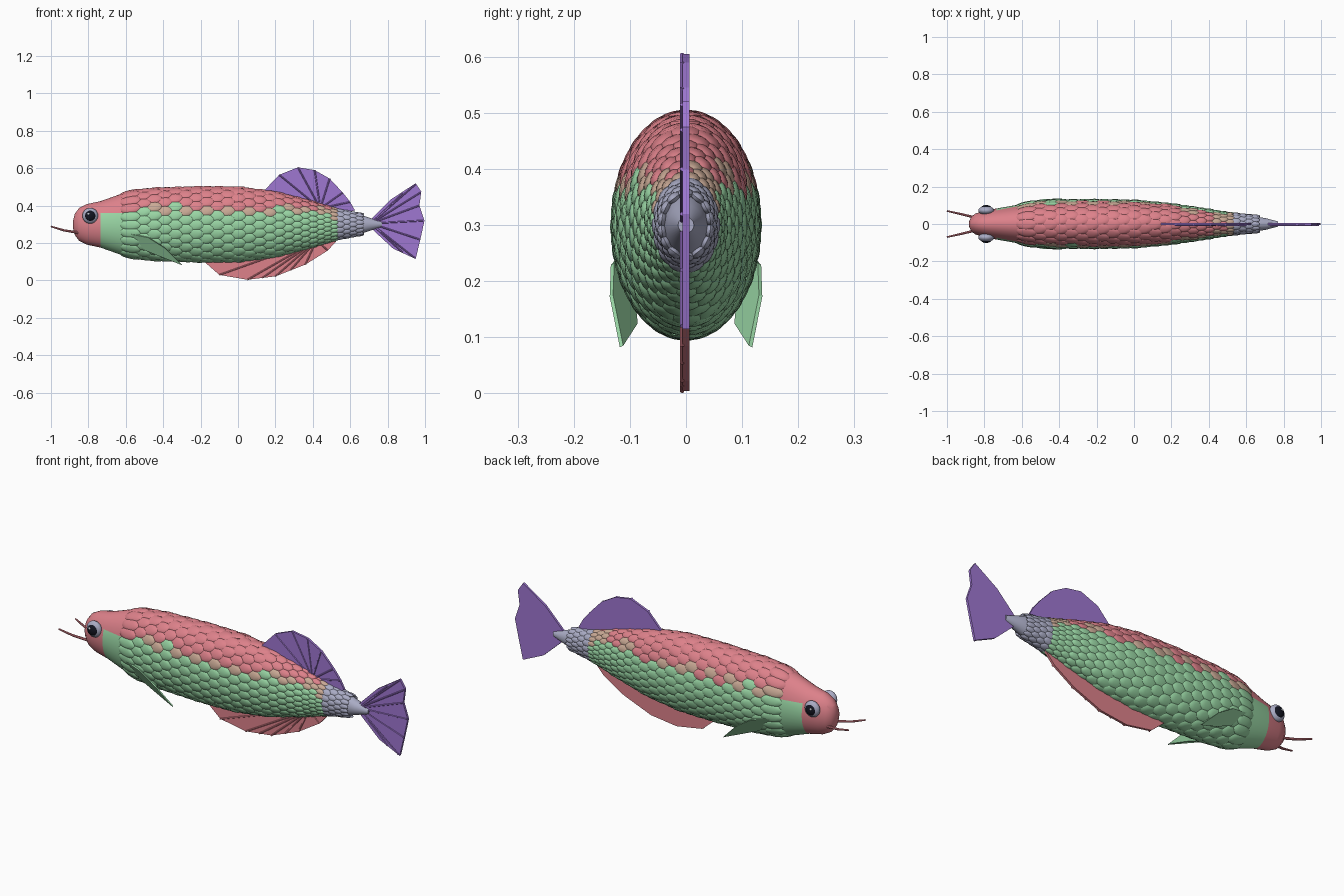
import bpy, bmesh, math, random
from mathutils import Vector, Matrix

random.seed(4)
cube = bpy.data.objects.get("Cube")
if cube:
    bpy.data.objects.remove(cube)


def material(name, r, g, b):
    lin = [(c / 255) ** 2.2 for c in (r, g, b)] + [1]
    m = bpy.data.materials.new(name)
    m.use_nodes = True
    m.diffuse_color = lin
    m.node_tree.nodes["Principled BSDF"].inputs["Base Color"].default_value = lin
    return m


pink = material("coral pink", 220, 128, 137)
green = material("soft green", 152, 213, 163)
tan = material("tan", 200, 168, 148)
grey = material("lavender grey", 168, 170, 195)
purple = material("purple", 157, 118, 208)
black = material("eye black", 25, 27, 38)
white = material("eye glint", 235, 238, 245)
PINK, GREEN, TAN, GREY = range(4)
SKIN = [pink, green, tan, grey]


def finish(bm, name, mats, smooth=True):
    bmesh.ops.recalc_face_normals(bm, faces=bm.faces)
    me = bpy.data.meshes.new(name)
    bm.to_mesh(me)
    bm.free()
    ob = bpy.data.objects.new(name, me)
    bpy.context.collection.objects.link(ob)
    for m in mats:
        me.materials.append(m)
    if smooth:
        bpy.context.view_layer.objects.active = ob
        ob.select_set(True)
        bpy.ops.object.shade_smooth_by_angle(angle=math.radians(40))
        ob.select_set(False)


# Body stations: x, half width, half height
STATIONS = [(-.882, .012, .02), (-.872, .036, .058), (-.85, .055, .087), (-.81, .068, .108),
            (-.735, .083, .124), (-.62, .103, .165), (-.45, .117, .182), (-.2, .119, .19),
            (0, .115, .188), (.2, .097, .163), (.4, .068, .112), (.55, .048, .07),
            (.66, .038, .05), (.7, .032, .036), (.77, .014, .014)]
MID = .3


def section(x):
    for (x0, w0, h0), (x1, w1, h1) in zip(STATIONS, STATIONS[1:]):
        if x <= x1:
            t = (x - x0) / (x1 - x0)
            return w0 + t * (w1 - w0), h0 + t * (h1 - h0)
    return STATIONS[-1][1:]


def skin_point(x, a):
    w, h = section(x)
    return Vector((x, w * math.cos(a), MID + h * math.sin(a)))


# Body core with head, throat patch and tail stem
bm = bmesh.new()
N = 40
rings = [[bm.verts.new(skin_point(s[0], i * math.tau / N)) for i in range(N)] for s in STATIONS]
for a, b in zip(rings, rings[1:]):
    for i in range(N):
        j = (i + 1) % N
        bm.faces.new((a[i], a[j], b[j], b[i]))
bm.faces.new(rings[0])
bm.faces.new(rings[-1])
bmesh.ops.bisect_plane(bm, geom=bm.verts[:] + bm.edges[:] + bm.faces[:],
                       plane_co=(0, 0, .36), plane_no=(0, 0, 1))
for f in bm.faces:
    c = f.calc_center_median()
    if c.x > .5:
        f.material_index = GREY
    elif c.x > -.735 and c.z < .36:
        f.material_index = GREEN
finish(bm, "body", SKIN)

# One rounded scale, copied over the body in overlapping rows
unit = bmesh.new()
bmesh.ops.create_uvsphere(unit, u_segments=16, v_segments=6, radius=1)
unit.verts.index_update()
UNIT_VERTS = [v.co.copy() for v in unit.verts]
UNIT_FACES = [[v.index for v in f.verts] for f in unit.faces]
unit.free()


def add_scale(bm, x, a, half_len, half_wid, thick, index):
    w, h = section(x)
    p = skin_point(x, a)
    along = (skin_point(x + .02, a) - p).normalized()
    across = Vector((0, -w * math.sin(a), h * math.cos(a))).normalized()
    out = across.cross(along)
    if out.dot(Vector((0, math.cos(a), math.sin(a)))) < 0:
        out.negate()
    along = (along + out * .13).normalized()
    out = (out - along * out.dot(along)).normalized()
    p += out * thick * .3
    verts = [bm.verts.new(p + along * u.x * half_len + across * u.y * half_wid + out * u.z * thick)
             for u in UNIT_VERTS]
    for ids in UNIT_FACES:
        bm.faces.new([verts[i] for i in ids]).material_index = index


def scale_colour(x, z):
    if x > .53:
        return GREY
    if x > .47 and z > .33:
        return TAN
    if z > .402:
        return PINK
    if z > .362:
        return random.choice((TAN, TAN, PINK, GREEN if x < .3 else TAN))
    return GREEN


bm = bmesh.new()
x, row = -.575, 0
while x < .67:
    count = 20 if x < .53 else 14
    step = .056 if x < .1 else max(.034, .056 - (x - .1) * .055)
    # Even spacing round the ellipse by arc length
    fine = [k * math.tau / 360 for k in range(361)]
    points = [skin_point(x, a) for a in fine]
    arc = [0]
    for p, q in zip(points, points[1:]):
        arc.append(arc[-1] + (q - p).length)
    pitch = arc[-1] / count
    for k in range(count):
        goal = (k + .5 * (row % 2)) * pitch
        a = fine[next(i for i, s in enumerate(arc) if s >= goal)]
        add_scale(bm, x, a, step * 1.02, pitch * .68, .011 if x < .4 else .009,
                  scale_colour(x, skin_point(x, a).z))
    x += step
    row += 1
finish(bm, "scales", SKIN)


def rod(bm, p, q, r0, r1, seg=8):
    p, q = Vector(p), Vector(q)
    d = q - p
    mat = Matrix.Translation((p + q) / 2) @ d.to_track_quat("Z", "Y").to_matrix().to_4x4()
    bmesh.ops.create_cone(bm, segments=seg, radius1=r0, radius2=r1, depth=d.length,
                          cap_ends=True, matrix=mat)


def plate(bm, points, offset):
    face = bm.faces.new([bm.verts.new(p) for p in points])
    ext = bmesh.ops.extrude_face_region(bm, geom=[face])
    bmesh.ops.translate(bm, vec=offset,
                        verts=[v for v in ext["geom"] if isinstance(v, bmesh.types.BMVert)])


# Flat fins with raised rays on the right side
def fin(name, mat, outline, root, tips):
    bm = bmesh.new()
    plate(bm, [(x, -.006, z) for x, z in outline], (0, .012, 0))
    for x, z in tips:
        rod(bm, (root[0], -.007, root[1]), (x, -.007, z), .004, .004, 6)
    finish(bm, name, [mat], False)


edge = [(.95, .52), (.98, .475), (.97, .4), (.997, .32), (.975, .22), (.95, .115)]
fin("tail_fin", purple, [(.7, .315), (.82, .435)] + edge + [(.83, .17), (.7, .29)], (.71, .305),
    [(.88, .465), (.95, .515), (.975, .47), (.968, .4), (.99, .32), (.97, .22), (.945, .12), (.88, .15)])
edge = [(.13, .47), (.22, .565), (.32, .605), (.41, .59), (.49, .545), (.56, .47), (.6, .42), (.625, .375)]
fin("dorsal_fin", purple, edge + [(.5, .34), (.3, .38)], (.44, .385), edge[1:-1])
edge = [(-.18, .1), (-.1, .03), (.05, .004), (.2, .022), (.36, .085), (.48, .16), (.53, .215)]
fin("anal_fin", pink, edge + [(.45, .26), (.1, .2)], (.42, .215), edge[1:-1] + [(.13, .014), (.28, .054)])

for side, s in (("left", 1), ("right", -1)):
    # Pectoral fin: thin leaf
    bm = bmesh.new()
    leaf = [(-.57, .112, .25), (-.48, .128, .232), (-.39, .13, .175), (-.3, .112, .085),
            (-.4, .086, .125), (-.5, .09, .165)]
    plate(bm, [(x, s * y, z) for x, y, z in leaf], (0, s * .006, -.003))
    finish(bm, side + "_pectoral_fin", [green], False)

    # Eye: grey ball, dark pupil and glint
    bm = bmesh.new()
    for index, (dx, y, dz, r, depth) in enumerate(((0, .072, 0, .042, .024), (0, .085, 0, .029, .0165),
                                                   (-.009, .099, .01, .006, .003))):
        mat = Matrix.Translation((-.79 + dx, s * y, .346 + dz)) @ Matrix.Diagonal((r, depth, r, 1))
        made = bmesh.ops.create_uvsphere(bm, u_segments=24, v_segments=14, radius=1, matrix=mat)
        for f in {f for v in made["verts"] for f in v.link_faces}:
            f.material_index = index
    finish(bm, side + "_eye", [grey, black, white])

    # Whisker
    bm = bmesh.new()
    rod(bm, (-.85, s * .035, .255), (-.93, s * .054, .268), .007, .006)
    rod(bm, (-.93, s * .054, .268), (-1, s * .07, .289), .006, .004)
    finish(bm, side + "_whisker", [pink])
